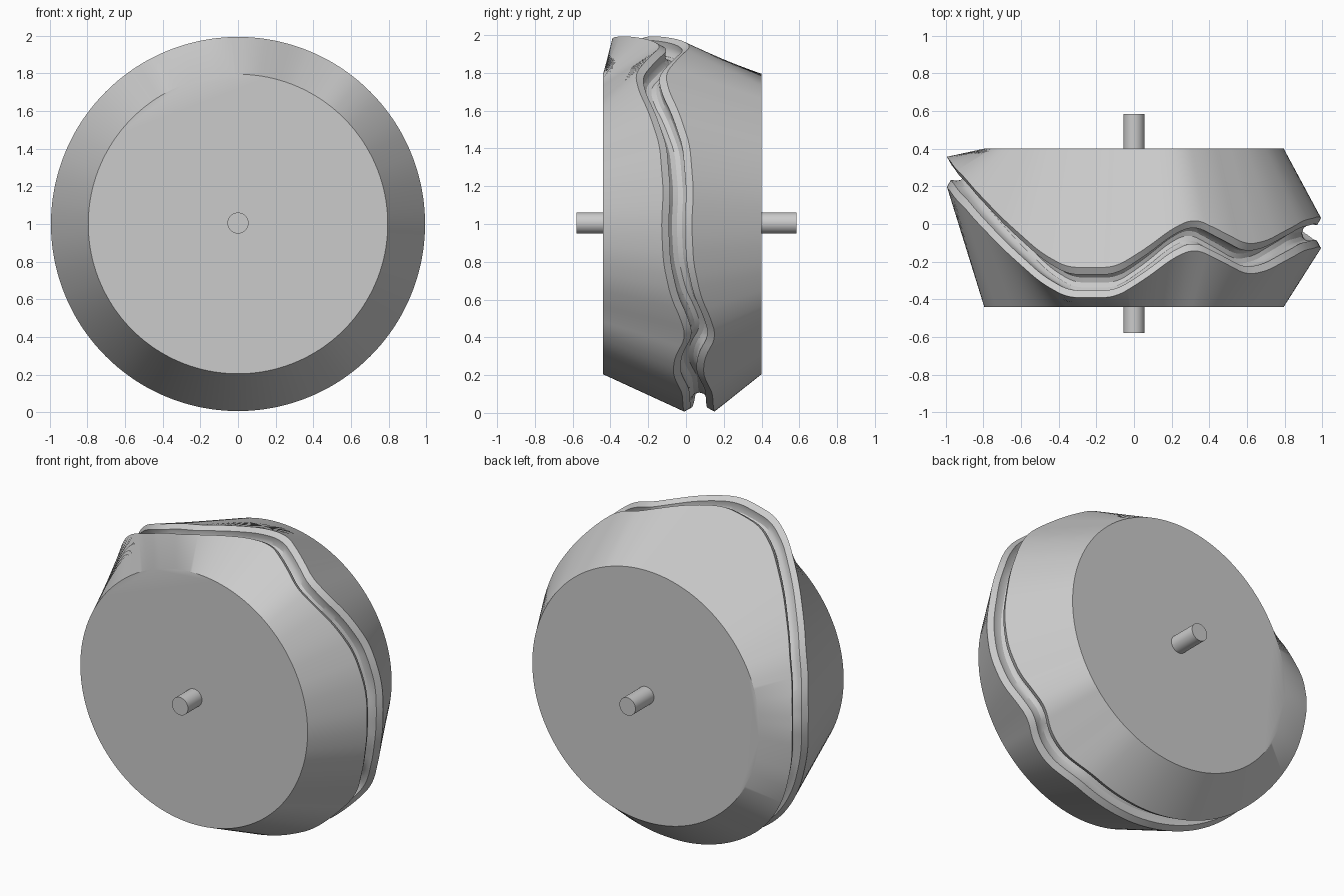
import bpy, bmesh
from math import sin, cos, radians, pi

if "Cube" in bpy.data.objects:
    bpy.data.objects.remove(bpy.data.objects["Cube"])

# Wandering groove: angle around the rim (degrees) -> sideways offset in y
KEYS = [(0, -.05), (10, -.04), (25, -.06), (37, -.12), (45, -.17), (53, -.19),
        (62, -.12), (71, -.05), (78, -.10), (84, -.18), (90, -.25), (96, -.31),
        (111, -.31), (120, -.23), (127, -.14), (143, .05), (155, .17), (170, .26),
        (180, .28), (198, .25), (217, .18), (233, .11), (250, .09), (270, .07),
        (296, .06), (307, .01), (315, .02), (323, .08), (330, .05), (337, 0),
        (348, -.04), (360, -.05)]


def linear(a):
    a %= 360
    for (a0, y0), (a1, y1) in zip(KEYS, KEYS[1:]):
        if a0 <= a <= a1:
            return y0 + (y1 - y0) * (a - a0) / (a1 - a0)


def groove_y(a):
    return sum(linear(a + d) for d in range(-3, 4)) / 7


def finish(bm, name, angle):
    bmesh.ops.recalc_face_normals(bm, faces=bm.faces)
    mesh = bpy.data.meshes.new(name)
    bm.to_mesh(mesh)
    bm.free()
    obj = bpy.data.objects.new(name, mesh)
    bpy.context.collection.objects.link(obj)
    bpy.ops.object.select_all(action='DESELECT')
    obj.select_set(True)
    bpy.context.view_layer.objects.active = obj
    bpy.ops.object.shade_smooth_by_angle(angle=radians(angle))
    return obj


# Cam drum: flat ends, sloping flanks, lips and rounded groove
FRONT, BACK, END_R = -.44, .40, .795
half = [(.993, .08), (.972, .042), (.945, .047), (.92, .043), (.9, .026)]
channel = [(r, -y) for r, y in half] + [(.892, 0)] + half[::-1]

bm = bmesh.new()
N = 360
rings = []
for i in range(N):
    deg = i * 360 / N
    c, s, gy = cos(radians(deg)), sin(radians(deg)), groove_y(deg)
    section = [(END_R, FRONT)] + [(r, gy + y) for r, y in channel] + [(END_R, BACK)]
    rings.append([bm.verts.new((r * c, y, 1 + r * s)) for r, y in section])
for a, b in zip(rings, rings[1:] + rings[:1]):
    for j in range(len(a) - 1):
        bm.faces.new((a[j], a[j + 1], b[j + 1], b[j]))
bm.faces.new([r[0] for r in rings])
bm.faces.new([r[-1] for r in rings])
finish(bm, "grooved_drum", 30)

# Axle stubs, one on each end
for name, y0, y1 in (("front_axle", -.58, FRONT), ("back_axle", BACK, .585)):
    bm = bmesh.new()
    n = 48
    loops = [[bm.verts.new((.056 * cos(2 * pi * k / n), y, 1.005 + .056 * sin(2 * pi * k / n)))
              for k in range(n)] for y in (y0, y1)]
    for k in range(n):
        m = (k + 1) % n
        bm.faces.new((loops[0][k], loops[0][m], loops[1][m], loops[1][k]))
    for lp in loops:
        bm.faces.new(lp)
    finish(bm, name, 30)
